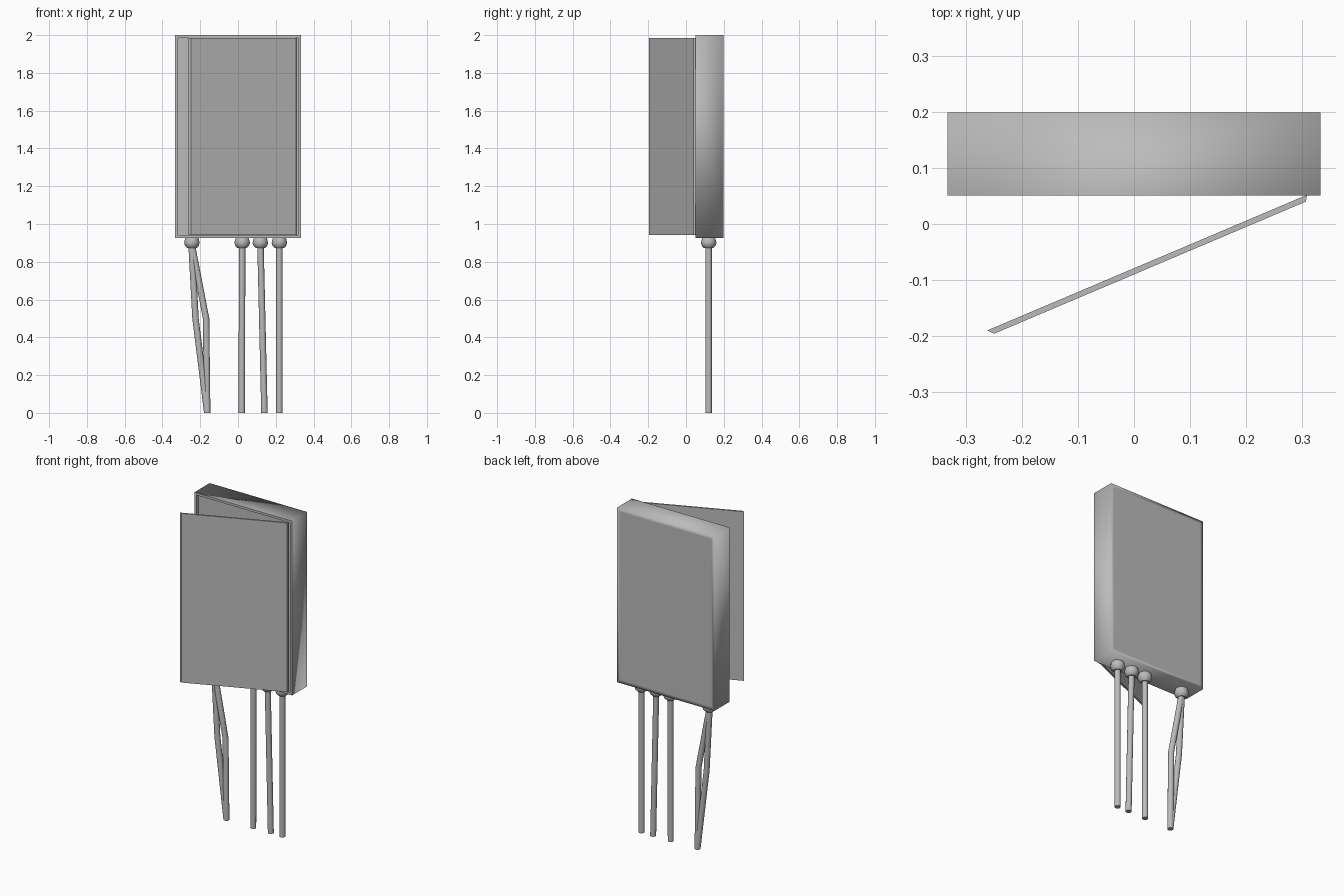
import bpy, bmesh
from mathutils import Vector

cube = bpy.data.objects.get("Cube")
if cube:
    bpy.data.objects.remove(cube, do_unlink=True)

grey = bpy.data.materials.new("painted grey")
grey.use_nodes = True
colour = (0.5, 0.5, 0.5, 1)
grey.diffuse_color = colour
grey.node_tree.nodes["Principled BSDF"].inputs["Base Color"].default_value = colour

PIPE_Y = 0.12
BOX_BOTTOM, BOX_TOP = 0.925, 2.0


def finish(bm, name, smooth=True):
    bmesh.ops.recalc_face_normals(bm, faces=bm.faces)
    for f in bm.faces:
        f.smooth = smooth
    mesh = bpy.data.meshes.new(name)
    bm.to_mesh(mesh)
    bm.free()
    mesh.materials.append(grey)
    obj = bpy.data.objects.new(name, mesh)
    bpy.context.scene.collection.objects.link(obj)
    return obj


# Cabinet: smooth-shaded box with a shallow framed recess in front
def cabinet():
    bm = bmesh.new()
    bmesh.ops.create_cube(bm, size=1)
    for v in bm.verts:
        v.co.x *= 0.666
        v.co.y = 0.125 + v.co.y * 0.148
        v.co.z = (BOX_BOTTOM + BOX_TOP) / 2 + v.co.z * (BOX_TOP - BOX_BOTTOM)
    front = min(bm.faces, key=lambda f: f.calc_center_median().y)
    back = max(bm.faces, key=lambda f: f.calc_center_median().y)
    bmesh.ops.inset_region(bm, faces=[back], thickness=0.03)
    bmesh.ops.inset_region(bm, faces=[front], thickness=0.02)
    bmesh.ops.inset_region(bm, faces=[front], thickness=0.001, depth=-0.02)
    obj = finish(bm, "cabinet")
    # the frame and recess stay crisp
    for f in obj.data.polygons:
        if f.center.y < 0.08:
            f.use_smooth = False


# Door: thin slab standing ajar, hinged at the +x side
def door():
    bm = bmesh.new()
    outline = [(-0.262, -0.19), (-0.25, -0.196), (0.307, 0.04), (0.309, 0.052)]
    base = bm.faces.new([bm.verts.new((x, y, 0.943)) for x, y in outline])
    top = bmesh.ops.extrude_face_region(bm, geom=[base])["geom"]
    bmesh.ops.translate(bm, vec=(0, 0, 1.043),
                        verts=[v for v in top if isinstance(v, bmesh.types.BMVert)])
    finish(bm, "door", smooth=False)


# Rounded cable gland, lathed around a vertical axis
def gland(x, name):
    profile = [(0, 0.872), (0.024, 0.872), (0.036, 0.884), (0.041, 0.9),
               (0.038, 0.915), (0.034, 0.926), (0, 0.926)]
    bm = bmesh.new()
    verts = [bm.verts.new((r, 0, z)) for r, z in profile]
    edges = [bm.edges.new(pair) for pair in zip(verts, verts[1:])]
    bmesh.ops.spin(bm, geom=verts + edges, cent=(0, 0, 0), axis=(0, 0, 1),
                   angle=6.283185, steps=20)
    bmesh.ops.remove_doubles(bm, verts=bm.verts, dist=0.0005)
    bmesh.ops.translate(bm, verts=bm.verts, vec=(x, PIPE_Y, 0))
    obj = finish(bm, name)
    obj.data.set_sharp_from_angle(angle=0.7)


# Conduit: round tube following (x, z) points, with flat ends
def conduit(points, name, radius=0.017, sides=16):
    bm = bmesh.new()
    rings = []
    for x, z in points:
        ring = bmesh.ops.create_circle(bm, segments=sides, radius=radius)["verts"]
        bmesh.ops.translate(bm, verts=ring, vec=Vector((x, PIPE_Y, z)))
        rings.append(ring)
    for low, high in zip(rings, rings[1:]):
        for i in range(sides):
            j = (i + 1) % sides
            bm.faces.new((low[i], low[j], high[j], high[i]))
    bm.faces.new(rings[0])
    bm.faces.new(rings[-1])
    obj = finish(bm, name)
    obj.data.set_sharp_from_angle(angle=0.7)


cabinet()
door()
for label, x in (("outer_right", -0.244), ("inner", 0.022),
                 ("middle", 0.118), ("outer_left", 0.219)):
    gland(x, label + "_gland")

conduit([(0.02, 0), (0.022, 0.89)], "inner_conduit")
conduit([(0.14, 0), (0.119, 0.89)], "middle_conduit")
conduit([(0.219, 0), (0.219, 0.89)], "outer_left_conduit")
conduit([(-0.163, 0), (-0.225, 0.5), (-0.246, 0.89)], "bent_conduit_right")
conduit([(-0.163, 0), (-0.169, 0.5), (-0.244, 0.89)], "bent_conduit_left")
